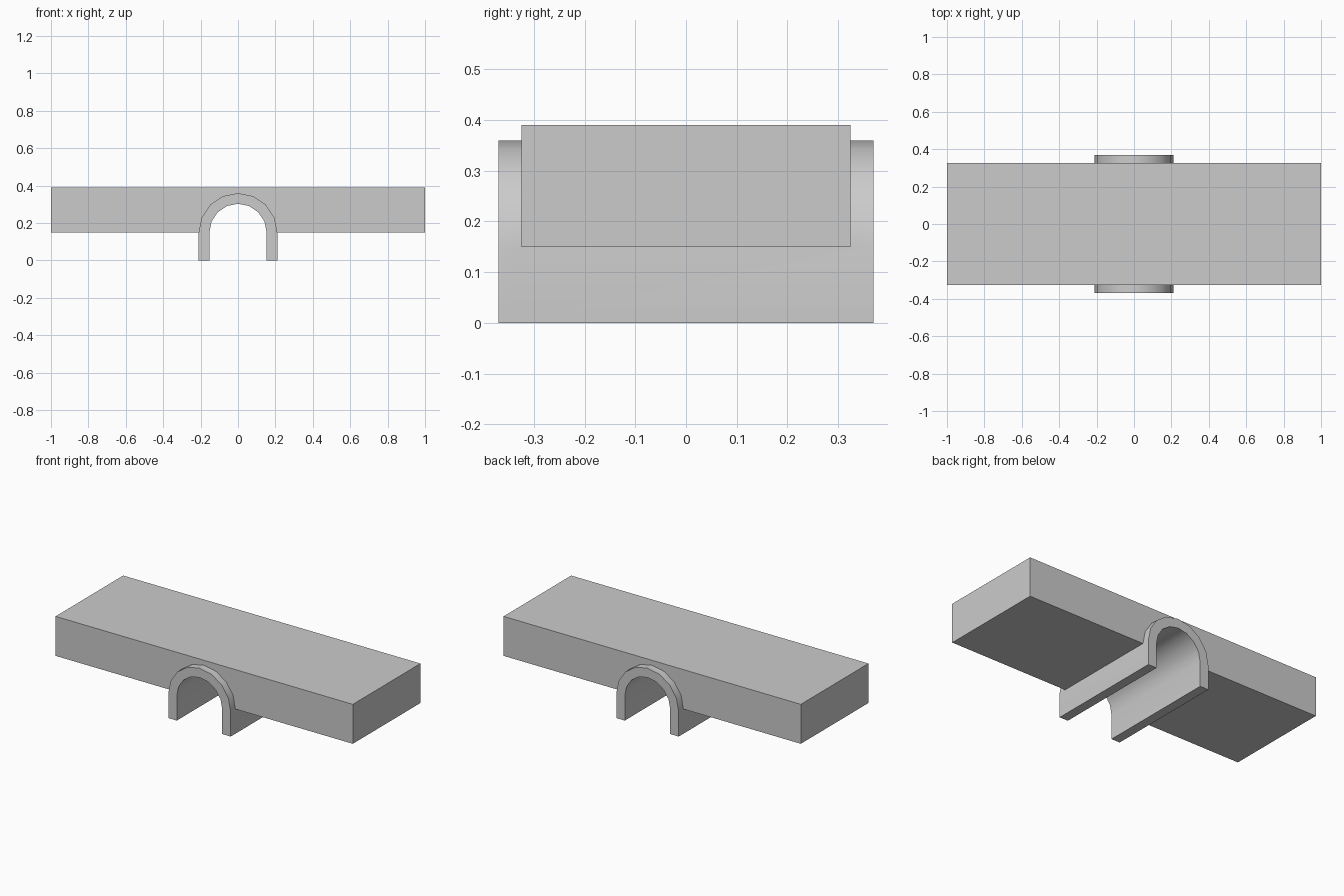
import bpy, math

if "Cube" in bpy.data.objects:
    bpy.data.objects.remove(bpy.data.objects["Cube"])

SPRING = 0.15   # height where the arch starts to curve
SEGMENTS = 8    # facets in the half circle


def extrude_profile(name, profile, half_depth):
    """Solid made by extruding an x/z outline (counter-clockwise from the front) along y."""
    n = len(profile)
    verts = [(x, y, z) for y in (-half_depth, half_depth) for x, z in profile]
    faces = [tuple(range(n)), tuple(range(2 * n - 1, n - 1, -1))]
    faces += [(i, i + n, (i + 1) % n + n, (i + 1) % n) for i in range(n)]
    mesh = bpy.data.meshes.new(name)
    mesh.from_pydata(verts, [], faces)
    obj = bpy.data.objects.new(name, mesh)
    bpy.context.collection.objects.link(obj)
    return obj


def arch_outline(radius, bottom):
    arc = [(radius * math.cos(math.pi * i / SEGMENTS),
            SPRING + radius * math.sin(math.pi * i / SEGMENTS))
           for i in range(SEGMENTS + 1)]
    return [(-radius, bottom), (radius, bottom)] + arc


def combine(target, tool, operation):
    mod = target.modifiers.new(operation.title(), 'BOOLEAN')
    mod.operation = operation
    mod.solver = 'EXACT'
    mod.object = tool
    bpy.context.view_layer.objects.active = target
    bpy.ops.object.modifier_apply(modifier=mod.name)
    bpy.data.objects.remove(tool)


# Bridge deck slab
bridge = extrude_profile("arched_bridge_block",
                         [(-1, SPRING), (1, SPRING), (1, 0.39), (-1, 0.39)], 0.325)

# Arch surround, sticking out of both faces of the slab
combine(bridge, extrude_profile("arch_surround", arch_outline(0.21, 0), 0.37), 'UNION')

# Open passage through slab and surround
combine(bridge, extrude_profile("passage_cutter", arch_outline(0.153, -0.1), 0.5), 'DIFFERENCE')

# Smooth the curve, keep the corners crisp
bpy.ops.object.select_all(action='DESELECT')
bridge.select_set(True)
bpy.context.view_layer.objects.active = bridge
bpy.ops.object.shade_smooth_by_angle(angle=math.radians(30))
